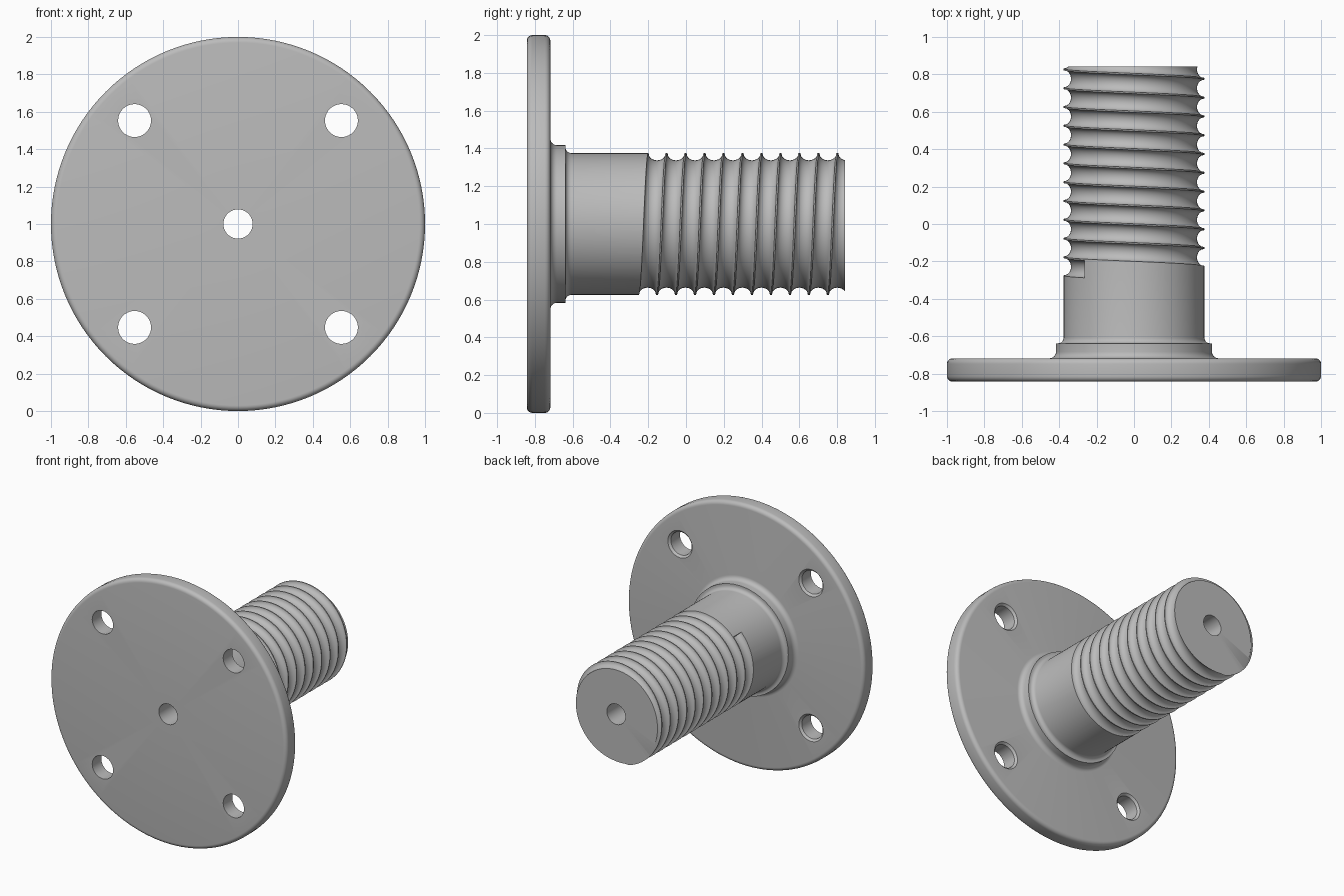
import bpy, bmesh
from math import sin, cos, pi, radians

cube = bpy.data.objects.get("Cube")
if cube:
    bpy.data.objects.remove(cube, do_unlink=True)

END = 0.843          # half length along y
BACK = -0.718        # rear face of the flange
ROD = 0.376          # shank radius
PITCH = 0.1005

steel = bpy.data.materials.new("plain grey steel")
steel.use_nodes = True
grey = (0.5, 0.5, 0.5, 1)
steel.diffuse_color = grey
steel.node_tree.nodes["Principled BSDF"].inputs["Base Color"].default_value = grey


def arc(cr, cy, radius, start, stop, steps=6):
    """Points (r, y) of an arc in the profile plane."""
    angles = [radians(start + (stop - start) * i / steps) for i in range(steps + 1)]
    return [(cr + radius * cos(a), cy + radius * sin(a)) for a in angles]


def around(r, y, angle, x=0, z=1):
    return (x + r * cos(angle), y, z + r * sin(angle))


def sweep(name, rings, closed):
    """Join equal rings of points into a solid; open sweeps get end caps."""
    bm = bmesh.new()
    loops = [[bm.verts.new(p) for p in ring] for ring in rings]
    n = len(loops[0])
    for i in range(len(loops) - (0 if closed else 1)):
        a, b = loops[i], loops[(i + 1) % len(loops)]
        for j in range(n):
            k = (j + 1) % n
            bm.faces.new((a[j], a[k], b[k], b[j]))
    if not closed:
        bm.faces.new(loops[0])
        bm.faces.new(loops[-1])
    bmesh.ops.recalc_face_normals(bm, faces=bm.faces)
    mesh = bpy.data.meshes.new(name)
    bm.to_mesh(mesh)
    bm.free()
    mesh.materials.append(steel)
    obj = bpy.data.objects.new(name, mesh)
    bpy.context.collection.objects.link(obj)
    return obj


def lathe(name, profile, segments, x=0, z=1):
    rings = [[around(r, y, 2 * pi * i / segments, x, z) for r, y in profile]
             for i in range(segments)]
    return sweep(name, rings, True)


def cut(target, cutter):
    cutter.hide_render = True
    mod = target.modifiers.new("cut", 'BOOLEAN')
    mod.operation = 'DIFFERENCE'
    mod.solver = 'EXACT'
    mod.object = cutter
    bpy.context.view_layer.objects.active = target
    bpy.ops.object.modifier_apply(modifier=mod.name)
    bpy.data.objects.remove(cutter, do_unlink=True)


# Flange, collar, shank and central bore turned as one piece
ROUND = 0.03
profile = [(0.078, -END)]
profile += arc(1 - ROUND, -END + ROUND, ROUND, -90, 0)
profile += arc(1 - ROUND, BACK - ROUND, ROUND, 0, 90)
profile += arc(0.452, BACK + 0.035, 0.035, 270, 180)
profile += [(0.417, -0.638)]
profile += arc(ROD + 0.03, -0.608, 0.03, 270, 180)
profile += [(ROD, END), (0.078, END)]
body = lathe("threaded_flange", profile, 128)

# Bolt holes with a slightly broken rear edge
for sx in (-1, 1):
    for sz in (-1, 1):
        hole = [(0.03, -1), (0.088, -1), (0.088, BACK - 0.015),
                (0.103, BACK), (0.103, BACK + 0.05), (0.03, BACK + 0.05)]
        cutter = lathe("bolt_hole_cutter", hole, 40, 0.553 * sx, 1 + 0.553 * sz)
        # close the core of the cutter so it is a full plug
        bm = bmesh.new()
        bm.from_mesh(cutter.data)
        core = [f for f in bm.faces if all(
            abs((v.co.x - 0.553 * sx) ** 2 + (v.co.z - 1 - 0.553 * sz) ** 2 - 0.0009) < 1e-5
            for v in f.verts)]
        bmesh.ops.delete(bm, geom=core, context='FACES')
        bmesh.ops.holes_fill(bm, edges=[e for e in bm.edges if e.is_boundary], sides=0)
        bmesh.ops.recalc_face_normals(bm, faces=bm.faces)
        bm.to_mesh(cutter.data)
        bm.free()
        cut(body, cutter)

# Rounded helical thread groove, starting abruptly and running out of the end
HALF, DEPTH, STEPS = 0.0465, 0.039, 72
groove = [(ROD + 0.02, HALF)]
groove += [(ROD - DEPTH * sin(pi * i / 12), HALF * cos(pi * i / 12)) for i in range(13)]
groove += [(ROD + 0.02, -HALF)]
rings = []
for i in range(int(11.6 * STEPS)):
    angle = radians(-225) + 2 * pi * i / STEPS
    y = -0.1534 + PITCH * (angle - pi / 2) / (2 * pi)
    rings.append([around(r, y + dy, angle) for r, dy in groove])
cut(body, sweep("thread_cutter", rings, False))

# Smooth shading with crisp edges
bpy.ops.object.select_all(action='DESELECT')
body.select_set(True)
bpy.context.view_layer.objects.active = body
bpy.ops.object.shade_smooth_by_angle(angle=radians(32))
